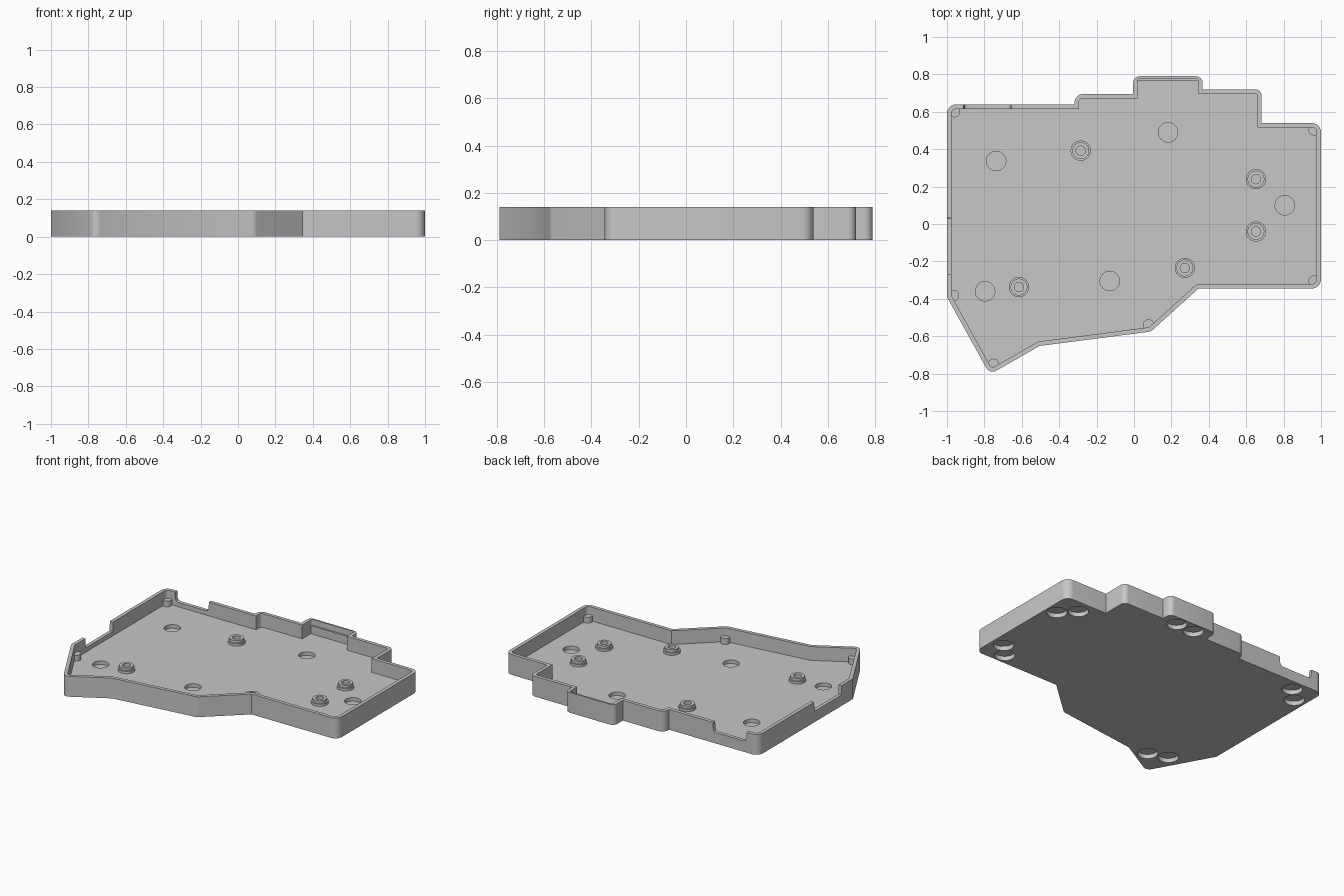
import bpy, bmesh, math
from mathutils import Vector

if "Cube" in bpy.data.objects:
    bpy.data.objects.remove(bpy.data.objects["Cube"])

HEIGHT, FLOOR, WALL, NOTCH = 0.14, 0.045, 0.024, 0.075

grey = bpy.data.materials.new("plain_grey")
grey.use_nodes = True
grey.diffuse_color = (0.57, 0.57, 0.57, 1)
grey.node_tree.nodes["Principled BSDF"].inputs["Base Color"].default_value = (0.57, 0.57, 0.57, 1)


def offset(corners, d):
    """Move every edge of a clockwise outline inward by d."""
    out = []
    n = len(corners)
    for i, (x, y, r) in enumerate(corners):
        p = Vector((x, y))
        a = (p - Vector(corners[i - 1][:2])).normalized()
        b = (Vector(corners[(i + 1) % n][:2]) - p).normalized()
        na, nb = Vector((a.y, -a.x)), Vector((b.y, -b.x))
        q = p + (na + nb) * d / (1 + na.dot(nb))
        out.append((q.x, q.y, max(r - d, 0.012) if r else 0))
    return out


def rounded(corners, steps=6):
    """Turn (x, y, radius) corners into a point ring with arcs."""
    pts = []
    n = len(corners)
    for i, (x, y, r) in enumerate(corners):
        p = Vector((x, y))
        if not r:
            pts.append((x, y))
            continue
        a = (Vector(corners[i - 1][:2]) - p).normalized()
        b = (Vector(corners[(i + 1) % n][:2]) - p).normalized()
        half = a.angle(b) / 2
        c = p + (a + b).normalized() * r / math.sin(half)
        s = p + a * r / math.tan(half) - c
        e = p + b * r / math.tan(half) - c
        w = s.angle(e)
        for k in range(steps + 1):
            t = k / steps
            q = c + (s * math.sin((1 - t) * w) + e * math.sin(t * w)) / math.sin(w)
            pts.append((q.x, q.y))
    return pts


def circle(x, y, r, z, n=32):
    return [(x + r * math.cos(math.tau * i / n), y + r * math.sin(math.tau * i / n), z)
            for i in range(n)]


def skin(bm, rings):
    """Join equal rings with quads; return the vertex loops."""
    loops = [[bm.verts.new(p) for p in ring] for ring in rings]
    for lo, hi in zip(loops, loops[1:]):
        for i in range(len(lo)):
            j = (i + 1) % len(lo)
            bm.faces.new((lo[i], lo[j], hi[j], hi[i]))
    return loops


def fill(bm, loops, up):
    """Fill a flat outline that has holes."""
    edges = [bm.edges.get((lp[i - 1], lp[i])) for lp in loops for i in range(len(lp))]
    bmesh.ops.triangle_fill(bm, edges=edges, use_beauty=True, normal=(0, 0, up))


def solid(name, rings):
    bm = bmesh.new()
    loops = skin(bm, rings)
    bm.faces.new(loops[0])
    bm.faces.new(loops[-1])
    return finish(name, bm)


def finish(name, bm):
    bmesh.ops.recalc_face_normals(bm, faces=bm.faces[:])
    if bm.calc_volume(signed=True) < 0:
        bmesh.ops.reverse_faces(bm, faces=bm.faces[:])
    mesh = bpy.data.meshes.new(name)
    bm.to_mesh(mesh)
    bm.free()
    mesh.materials.append(grey)
    obj = bpy.data.objects.new(name, mesh)
    bpy.context.collection.objects.link(obj)
    bpy.ops.object.select_all(action='DESELECT')
    obj.select_set(True)
    bpy.context.view_layer.objects.active = obj
    bpy.ops.object.shade_smooth_by_angle()
    return obj


# Tray outline with corner radii, clockwise from the back right corner
outline = [(-1, .64, .05), (-.318, .64, 0), (-.318, .695, .045), (-.005, .695, 0),
           (-.005, .79, .035), (.367, .79, .035), (.367, .72, 0), (.683, .72, .035),
           (.683, .54, 0), (1, .54, .05), (1, -.345, .05), (.345, -.345, 0),
           (.09, -.575, .05), (-.505, -.652, 0), (-.771, -.804, .04), (-1, -.39, 0)]
inside = offset(outline, WALL)
for i in (4, 5):  # thinner wall on the back bump
    x, y, r = inside[i]
    inside[i] = (x, y + WALL / 2, r)
stations = [(o, i, HEIGHT) for o, i in zip(rounded(outline), rounded(inside))]

# Notches in the wall: a filleted one at the back, a square one on the right side
back_notch = [(-.911, HEIGHT), (-.91, .1), (-.903, .082), (-.885, NOTCH),
              (-.68, NOTCH), (-.662, .082), (-.655, .1), (-.654, HEIGHT)]
side_notch = [(-.268, HEIGHT), (-.267, NOTCH), (.03, NOTCH), (.031, HEIGHT)]
stations[7:7] = [((x, .64), (x, .64 - WALL), z) for x, z in back_notch]
stations += [((-1, y), (-1 + WALL, y), z) for y, z in side_notch]

bm = bmesh.new()
walls = skin(bm, [[(*o, 0) for o, i, z in stations], [(*o, z) for o, i, z in stations],
                  [(*i, z) for o, i, z in stations], [(*i, FLOOR) for o, i, z in stations]])


def pocket(x, y, r, z0, z1):
    rim, end = skin(bm, [circle(x, y, r, z0), circle(x, y, r, z1)])
    bm.faces.new(end)
    return rim


# Round pockets in the floor, paired foot recesses underneath
magnets = ((-.737, .337), (.182, .49), (.806, .1), (-.796, -.36), (-.13, -.305))
feet = ((.923, .35), (.829, .446), (.254, .718), (.118, .718), (.913, -.18),
        (.828, -.27), (-.82, .56), (-.918, .463), (-.644, -.635), (-.775, -.59))
fill(bm, [walls[-1]] + [pocket(x, y, .052, FLOOR, .02) for x, y in magnets], 1)
fill(bm, [walls[0]] + [pocket(x, y, .064, 0, .03) for x, y in feet], -1)
finish("tray", bm)

# Low ledge along the inside of the back bump
ledge = ((.019, .766), (.343, .766), (.343, .778), (.019, .778))
solid("back_ledge", [[(x, y, z) for x, y in ledge] for z in (FLOOR, .1)])

# Stepped screw bosses with blind holes
boss = ((.054, FLOOR), (.054, .062), (.045, .062), (.045, .08), (.025, .08), (.025, .05))
for i, (x, y) in enumerate(((-.285, .392), (.652, .24), (.652, -.04), (.272, -.235), (-.615, -.337))):
    solid(f"screw_boss_{i + 1}", [circle(x, y, r, z) for r, z in boss])

# Small support posts in the corners
for i, (x, y) in enumerate(((-.96, .6), (.963, .503), (.963, -.305), (.077, -.54),
                            (-.751, -.75), (-.965, -.383))):
    solid(f"corner_post_{i + 1}", [circle(x, y, .03, z, 24) for z in (FLOOR, .085)])
